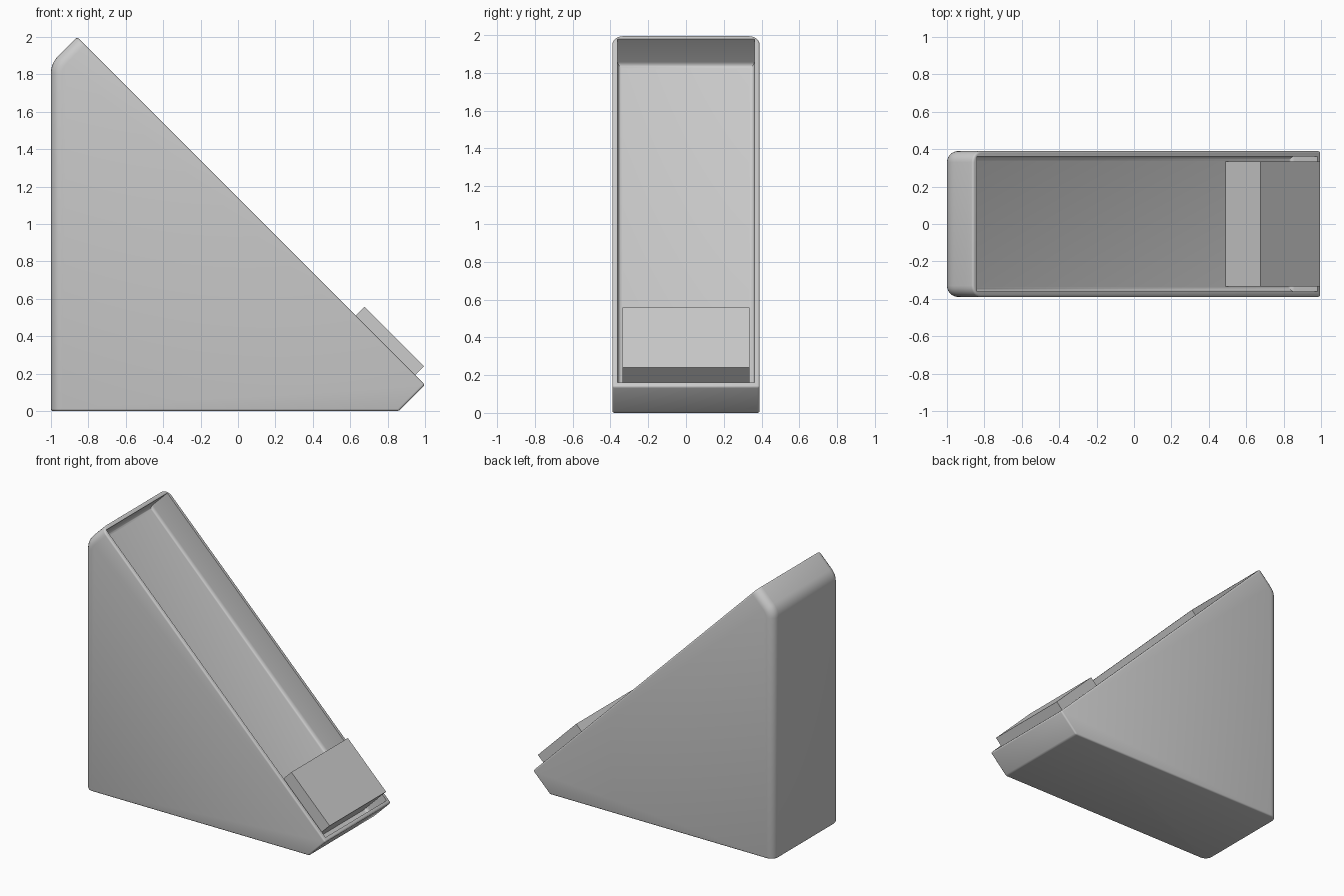
import bpy, bmesh, math

if "Cube" in bpy.data.objects:
    bpy.data.objects.remove(bpy.data.objects["Cube"])

W = 0.39  # half width of the case


def to_object(name, bm):
    bmesh.ops.recalc_face_normals(bm, faces=bm.faces)
    me = bpy.data.meshes.new(name)
    bm.to_mesh(me)
    bm.free()
    ob = bpy.data.objects.new(name, me)
    bpy.context.collection.objects.link(ob)
    return ob


def prism(profile, half):
    """Extrude an xz profile from y=-half to y=+half."""
    bm = bmesh.new()
    face = bm.faces.new([bm.verts.new((x, -half, z)) for x, z in profile])
    res = bmesh.ops.extrude_face_region(bm, geom=[face])
    for v in res["geom"]:
        if isinstance(v, bmesh.types.BMVert):
            v.co.y = half
    bmesh.ops.recalc_face_normals(bm, faces=bm.faces)
    return bm


def slanted_box(d0, d1, s0, s1, half):
    """Box aligned to the sloping face: d = x - z along it, s = x + z across it."""
    pts = [((s + d) / 2, (s - d) / 2) for d, s in ((d0, s0), (d1, s0), (d1, s1), (d0, s1))]
    return prism(pts, half)


def bevel(bm, edges, width, segments):
    bmesh.ops.bevel(bm, geom=list(edges), offset=width, segments=segments,
                    profile=0.5, affect='EDGES', clamp_overlap=True)


def smooth(ob):
    bpy.ops.object.select_all(action='DESELECT')
    ob.select_set(True)
    bpy.context.view_layer.objects.active = ob
    bpy.ops.object.shade_smooth_by_angle(angle=math.radians(40))


# case: triangular body with a rounded upper back corner
r = 0.13
t = r * math.tan(math.pi / 8)
arc = [(-1 + r - r * math.cos(a), 1.86 - t + r * math.sin(a))
       for a in (math.radians(45) * i / 6 for i in range(7))]
profile = [(-0.86, 2.0)] + arc[::-1] + [(-1, 0), (0.86, 0), (1, 0.14)]
bm = prism(profile, W)

# large rounding down the back and over the top
back = [e for e in bm.edges
        if abs(e.verts[0].co.y - e.verts[1].co.y) < 1e-5
        and all(v.co.x < -0.85 for v in e.verts)]
bevel(bm, back, 0.06, 6)

# small rounding round the base, the opening rim and the lower end
bm.normal_update()
rim = set()
for f in bm.faces:
    if f.normal.z < -0.99 or (f.normal.x > 0.6 and f.normal.z > 0.6):
        rim.update(f.edges)
for e in bm.edges:
    if all(v.co.x > 0.85 for v in e.verts):
        rim.add(e)
bevel(bm, rim, 0.012, 3)
case = to_object("case", bm)

# recess cut into the sloping face, with a filleted floor
bm = slanted_box(-2.82, 0.82, 0.86, 1.4, 0.362)
floor = [e for e in bm.edges if all(v.co.x + v.co.z < 0.9 for v in e.verts)]
bevel(bm, floor, 0.025, 4)
cutter = to_object("recess_cutter", bm)
cutter.hide_render = True

mod = case.modifiers.new("recess", 'BOOLEAN')
mod.operation = 'DIFFERENCE'
mod.solver = 'EXACT'
mod.object = cutter
bpy.context.view_layer.objects.active = case
bpy.ops.object.modifier_apply(modifier=mod.name)
bpy.data.objects.remove(cutter)
smooth(case)

# block standing in the lower end of the recess
to_object("lower_block", slanted_box(0.12, 0.755, 0.855, 1.235, 0.335))
